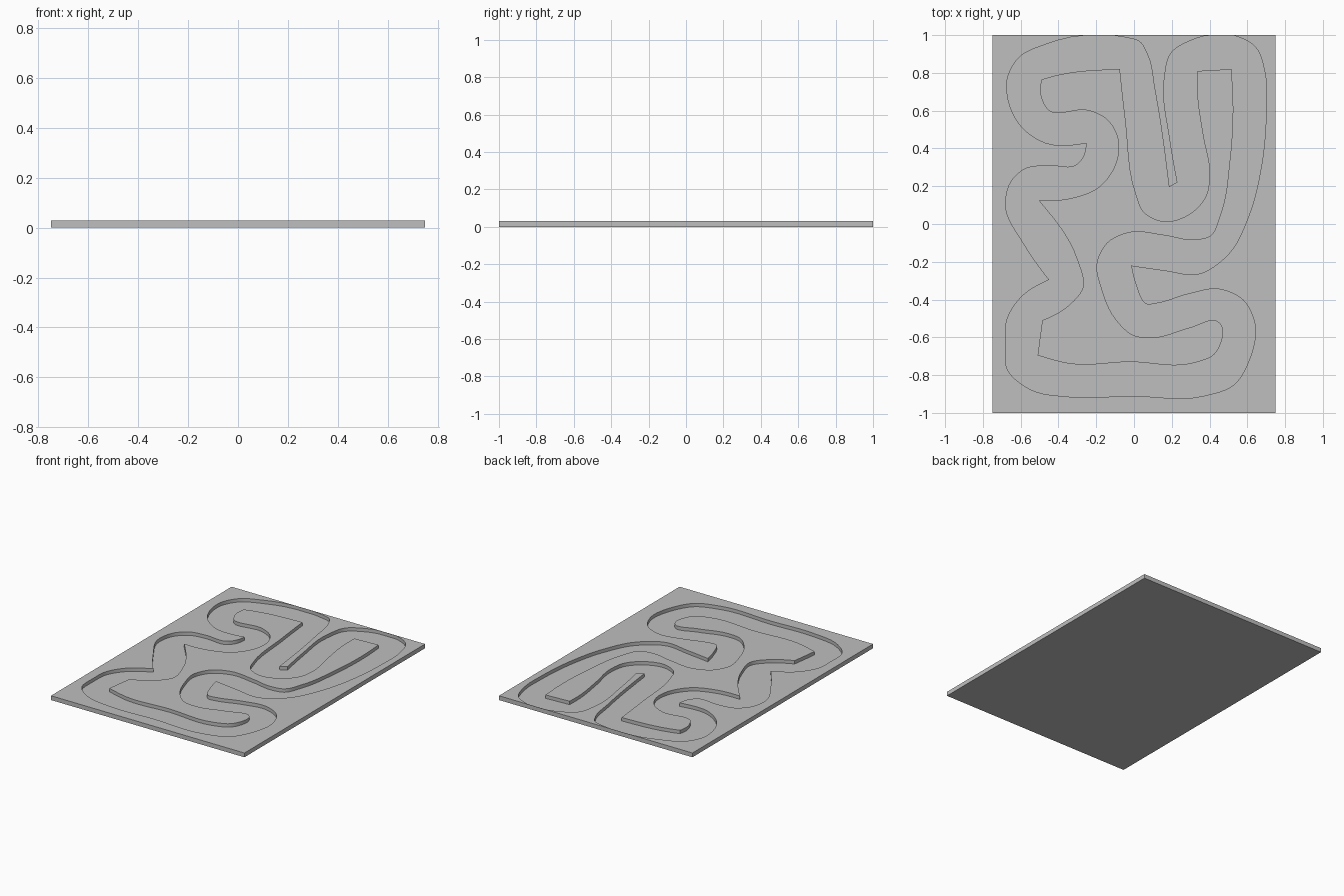
import bpy
import bmesh
from mathutils import Vector
from mathutils.geometry import interpolate_bezier

HALF_X, HALF_Y = 0.75, 1.0
TOP, FLOOR = 0.03, 0.006
STEPS = 7

cube = bpy.data.objects.get("Cube")
if cube:
    bpy.data.objects.remove(cube, do_unlink=True)

# Track edges in hundredths; every row is a smooth run between two sharp corners
OUTER_RUNS = [
    [(18.5, 19.5), (23, 22)],
    [(23, 22), (19, 45), (16, 76), (20, 91), (29, 96.7), (53, 99.7), (64, 94), (69.5, 79), (70, 60),
     (67.5, 31), (61, 5), (50, -16), (34, -26.5), (16, -24.5), (-1.5, -22)],
    [(-1.5, -22), (1, -32), (7, -42.5), (12, -42), (29, -37), (45, -34.5), (57.5, -40), (64, -53),
     (61, -72), (53, -85), (37, -91), (-2, -91), (-34, -91.5), (-55, -87.5), (-67, -77),
     (-68, -64), (-67, -50), (-60, -39), (-45, -29.5)],
    [(-45, -29.5), (-58, -11), (-68, 10), (-65, 22.5), (-58, 29), (-47, 31), (-30, 31.5),
     (-26.5, 36), (-25, 43)],
    [(-25, 43), (-47, 43), (-60, 52), (-67, 68), (-67, 77), (-61, 88), (-47, 95), (-4, 98.7),
     (3, 96.5), (7, 90), (11, 71), (18.5, 19.5)],
]
INNER_RUNS = [
    [(-7.5, 82), (-4.5, 55), (1, 16), (5, 6.5), (16, 1.3), (29, 5), (38, 14.5), (40, 26),
     (36.5, 47), (33.5, 69), (33.5, 81)],
    [(33.5, 81), (51.5, 82)],
    [(51.5, 82), (52.5, 66), (51, 34), (46, 5), (40.5, -6.5), (32, -8.5), (16, -6), (-2.5, -4.5),
     (-14, -10), (-19.5, -21), (-17, -34.5), (-10, -50), (0, -59), (11, -60), (29, -55),
     (45, -52), (46.5, -54), (46, -63), (42.5, -69), (32, -73.5), (-2.5, -73), (-34, -74),
     (-51, -69.5)],
    [(-51, -69.5), (-49.5, -58), (-48.5, -51)],
    [(-48.5, -51), (-35, -43.5), (-27, -33.5), (-30, -19), (-50.5, 12.5)],
    [(-50.5, 12.5), (-34, 13.5), (-18, 20), (-9, 34), (-8.5, 45), (-14, 55), (-23.5, 60),
     (-45.5, 60.3), (-49.5, 68.5), (-49, 76.5)],
    [(-49, 76.5), (-42, 78.5), (-7.5, 82)],
]


def smooth_run(points):
    """Interpolate a run with chord-length tangents; the last point is left out."""
    p = [Vector((x, y, 0)) * 0.01 for x, y in points]
    if len(p) < 3:
        return p[:1]
    length = [(b - a).length for a, b in zip(p, p[1:])]
    slope = [(b - a) / h for a, b, h in zip(p, p[1:], length)]
    mid = [(slope[i] * length[i + 1] + slope[i + 1] * length[i]) / (length[i] + length[i + 1])
           for i in range(len(slope) - 1)]
    first = slope[0] * 1.5 - mid[0] * 0.5
    last = slope[-1] * 1.5 - mid[-1] * 0.5
    tangent = [first] + mid + [last]
    path = []
    for i, h in enumerate(length):
        handle_a = p[i] + tangent[i] * h / 3
        handle_b = p[i + 1] - tangent[i + 1] * h / 3
        path += interpolate_bezier(p[i], handle_a, handle_b, p[i + 1], STEPS)[:-1]
    return path


def outline(runs):
    return [point for run in runs for point in smooth_run(run)]


def add_ring(bm, points, z):
    """Closed loop of vertices and edges at one height."""
    limit = HALF_Y - 0.002
    verts = [bm.verts.new((v.x, v.y if abs(v.y) == HALF_Y else min(v.y, limit), z)) for v in points]
    edges = [bm.edges.new((verts[i - 1], verts[i])) for i in range(len(verts))]
    return verts, edges


def add_wall(bm, low, high):
    a, b = low[0], high[0]
    for i in range(len(a)):
        bm.faces.new((a[i - 1], a[i], b[i], b[i - 1]))


def fill(bm, *rings):
    """Flat surface inside the first ring, with later rings as holes."""
    edges = [edge for ring in rings for edge in ring[1]]
    bmesh.ops.triangle_fill(bm, use_beauty=True, use_dissolve=False, edges=edges, normal=(0, 0, 1))


board = [Vector((sx * HALF_X, sy * HALF_Y, 0)) for sx, sy in ((-1, -1), (1, -1), (1, 1), (-1, 1))]
outer = outline(OUTER_RUNS)
inner = outline(INNER_RUNS)

bm = bmesh.new()
board_low, board_high = add_ring(bm, board, 0), add_ring(bm, board, TOP)
outer_low, outer_high = add_ring(bm, outer, FLOOR), add_ring(bm, outer, TOP)
inner_low, inner_high = add_ring(bm, inner, FLOOR), add_ring(bm, inner, TOP)

# Rim, sunken track floor, raised island and underside
fill(bm, board_high, outer_high)
fill(bm, outer_low, inner_low)
fill(bm, inner_high)
bm.faces.new(board_low[0])

# Board sides and track walls
add_wall(bm, board_low, board_high)
add_wall(bm, outer_low, outer_high)
add_wall(bm, inner_low, inner_high)
bmesh.ops.recalc_face_normals(bm, faces=bm.faces)

mesh = bpy.data.meshes.new("track_board")
bm.to_mesh(mesh)
bm.free()
track_board = bpy.data.objects.new("track_board", mesh)
bpy.context.collection.objects.link(track_board)

# Single plain grey
grey = bpy.data.materials.new("plain_grey")
grey.use_nodes = True
colour = (0.52, 0.52, 0.52, 1)
grey.diffuse_color = colour
grey.node_tree.nodes["Principled BSDF"].inputs["Base Color"].default_value = colour
mesh.materials.append(grey)

# Smooth curved walls, sharp rims
bpy.ops.object.select_all(action="DESELECT")
track_board.select_set(True)
bpy.context.view_layer.objects.active = track_board
bpy.ops.object.shade_smooth_by_angle(angle=0.6)
